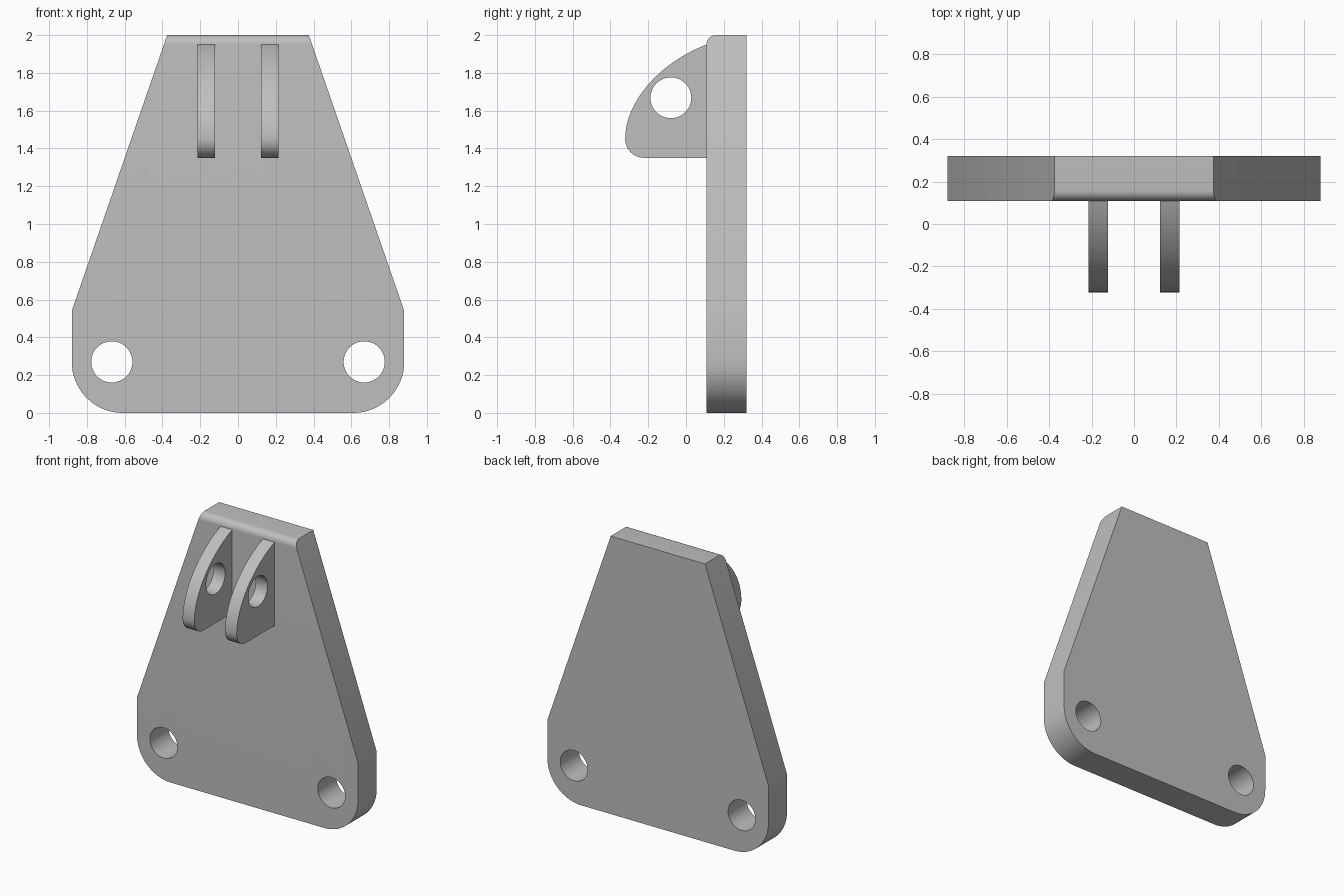
import bpy, bmesh, math
from mathutils import Vector, geometry

cube = bpy.data.objects.get("Cube")
if cube:
    bpy.data.objects.remove(cube, do_unlink=True)

grey = bpy.data.materials.new("plain grey")
grey.use_nodes = True
grey.diffuse_color = (0.52, 0.52, 0.52, 1)
grey.node_tree.nodes["Principled BSDF"].inputs["Base Color"].default_value = grey.diffuse_color


def prism(outline, depth):
    """Closed outline of 3D points extruded along the depth vector."""
    bm = bmesh.new()
    face = bm.faces.new([bm.verts.new(p) for p in outline])
    ext = bmesh.ops.extrude_face_region(bm, geom=[face])
    moved = [v for v in ext["geom"] if isinstance(v, bmesh.types.BMVert)]
    bmesh.ops.translate(bm, verts=moved, vec=depth)
    bmesh.ops.recalc_face_normals(bm, faces=bm.faces)
    return bm


def round_edges(bm, rule, radius, segments):
    """Round the edges whose two ends both satisfy the rule."""
    edges = [e for e in bm.edges if all(rule(v.co) for v in e.verts)]
    bmesh.ops.bevel(bm, geom=edges, offset=radius, segments=segments,
                    profile=0.5, affect='EDGES')


def finish(bm, name):
    bmesh.ops.recalc_face_normals(bm, faces=bm.faces)
    mesh = bpy.data.meshes.new(name)
    bm.to_mesh(mesh)
    bm.free()
    mesh.materials.append(grey)
    obj = bpy.data.objects.new(name, mesh)
    bpy.context.collection.objects.link(obj)
    return obj


def drill(obj, centre, radius, rotation):
    """Cut a round through hole."""
    bpy.ops.mesh.primitive_cylinder_add(vertices=48, radius=radius, depth=0.6,
                                        location=centre, rotation=rotation)
    cutter = bpy.context.object
    cutter.hide_render = True
    cutter.data.materials.append(grey)
    mod = obj.modifiers.new("hole", 'BOOLEAN')
    mod.operation, mod.solver, mod.object = 'DIFFERENCE', 'EXACT', cutter
    bpy.context.view_layer.objects.active = obj
    bpy.ops.object.modifier_apply(modifier=mod.name)
    bpy.data.objects.remove(cutter, do_unlink=True)


def smooth(obj):
    bpy.ops.object.select_all(action='DESELECT')
    obj.select_set(True)
    bpy.context.view_layer.objects.active = obj
    bpy.ops.object.shade_smooth_by_angle(angle=math.radians(20))


# Tapered mounting plate with rounded bottom corners and top front edge
front, back = 0.108, 0.32
half = [(0.88, 0), (0.88, 0.54), (0.375, 2)]
outline = half + [(-x, z) for x, z in reversed(half)]
bm = prism([(x, front, z) for x, z in outline], Vector((0, back - front, 0)))
round_edges(bm, lambda c: c.z > 1.9 and c.y < front + 0.01, 0.05, 8)
for side in (1, -1):
    round_edges(bm, lambda c: c.z < 0.01 and c.x * side > 0.8, 0.27, 16)
plate = finish(bm, "mounting_plate")
for side in (1, -1):
    drill(plate, (side * 0.668, 0.2, 0.27), 0.109, (math.pi / 2, 0, 0))
smooth(plate)

# Pair of curved lugs with a pin hole
curve = geometry.interpolate_bezier(Vector((0.11, 1.95)), Vector((-0.12, 1.865)),
                                    Vector((-0.322, 1.66)), Vector((-0.322, 1.45)), 24)
corner = [Vector((-0.222 + 0.1 * math.cos(a), 1.45 + 0.1 * math.sin(a)))
          for a in (math.pi * (1 + i / 20) for i in range(1, 11))]
profile = list(curve) + corner + [Vector((0.11, 1.35))]
for name, inner in (("left_lug", 0.122), ("right_lug", -0.215)):
    bm = prism([(inner, p.x, p.y) for p in profile], Vector((0.093, 0, 0)))
    lug = finish(bm, name)
    drill(lug, (inner, -0.08, 1.668), 0.108, (0, math.pi / 2, 0))
    smooth(lug)
